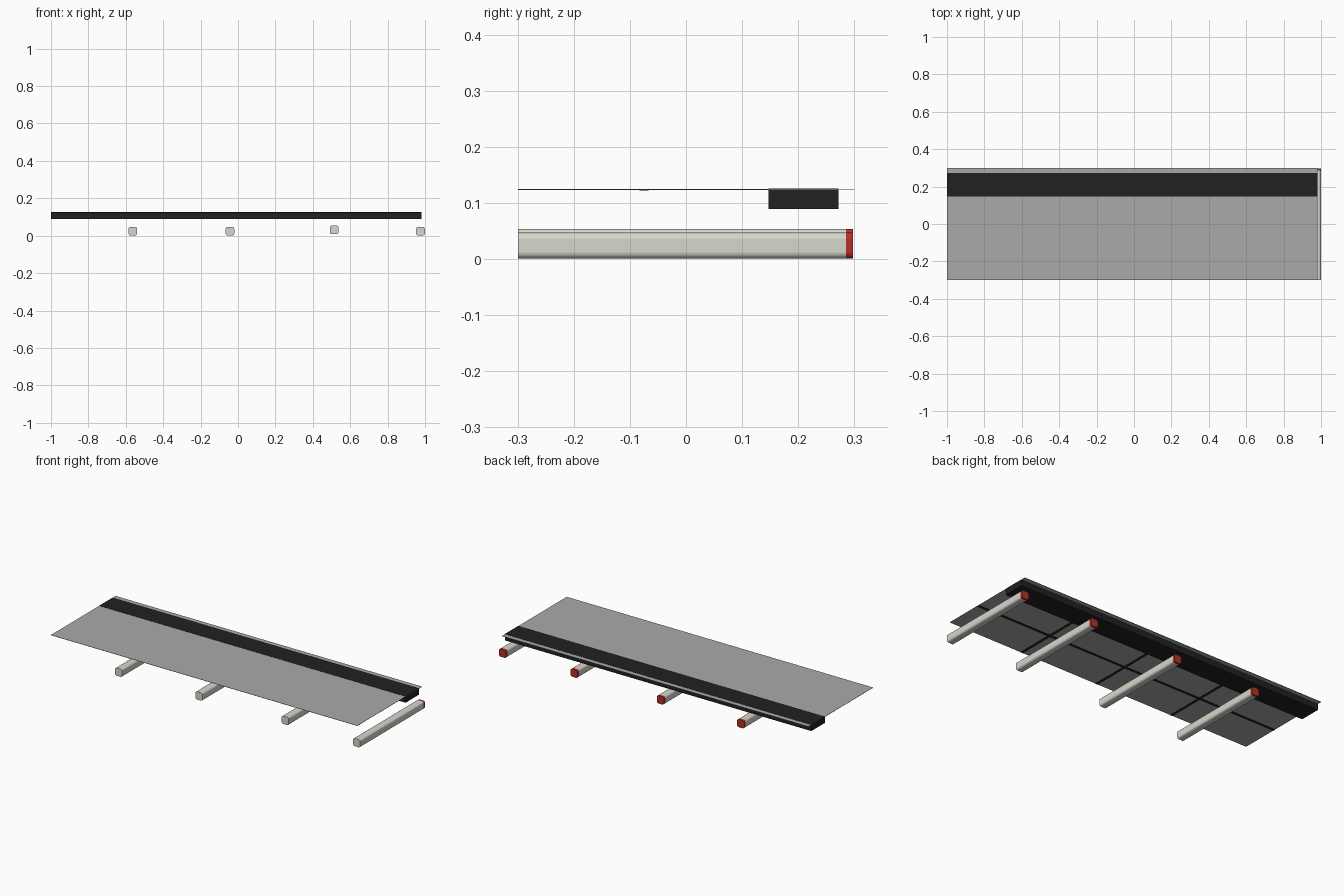
import bpy

if "Cube" in bpy.data.objects:
    bpy.data.objects.remove(bpy.data.objects["Cube"])


def material(name, rgb):
    m = bpy.data.materials.new(name)
    m.diffuse_color = (*rgb, 1)
    m.use_nodes = True
    m.node_tree.nodes["Principled BSDF"].inputs["Base Color"].default_value = m.diffuse_color
    return m


BLACK = material("black", (0.015, 0.015, 0.015))
GREY = material("panel_grey", (0.40, 0.40, 0.40))
IVORY = material("ivory", (0.68, 0.68, 0.62))
RED = material("red", (0.45, 0.03, 0.02))


def box(name, x, y, z, mat):
    """Box from (min, max) ranges on each axis."""
    bpy.ops.mesh.primitive_cube_add(size=1, location=[sum(r) / 2 for r in (x, y, z)])
    o = bpy.context.object
    o.name = name
    o.scale = [r[1] - r[0] for r in (x, y, z)]
    bpy.ops.object.transform_apply(location=False, rotation=False, scale=True)
    o.data.materials.append(mat)
    return o


def rounded_bar(name, x, y, z0, mat, w=0.046, radius=0.011):
    """Bar along y whose four long edges are rounded."""
    o = box(name, (x - w / 2, x + w / 2), y, (z0, z0 + w), mat)
    weights = o.data.attributes.new("bevel_weight_edge", 'FLOAT', 'EDGE')
    for e in o.data.edges:
        a, b = (o.data.vertices[i].co for i in e.vertices)
        if abs(a.y - b.y) > 1e-4:
            weights.data[e.index].value = 1
    bev = o.modifiers.new("rounding", 'BEVEL')
    bev.limit_method = 'WEIGHT'
    bev.width = radius
    bev.segments = 4
    bpy.ops.object.shade_smooth_by_angle()
    return o


# Thin top panel
box("panel", (-1, 0.98), (-0.299, 0.299), (0.1238, 0.1252), GREY)

# Black beam along the back, slightly proud of the panel
box("back_beam", (-1, 0.98), (0.147, 0.272), (0.089, 0.1262), BLACK)

# Thin dark seam strips under the panel
box("long_seam", (-1, 0.98), (-0.083, -0.067), (0.1225, 0.1239), BLACK)
for i, x in enumerate((-0.5, 0.0, 0.5)):
    box(f"cross_seam_{i}", (x - 0.008, x + 0.008), (-0.299, 0.147),
        (0.1228, 0.1239), BLACK)

# Loose support bars with red end caps
for i, (x, z) in enumerate(((-0.562, 0.001), (-0.043, 0.001), (0.514, 0.008), (0.976, 0.001))):
    rounded_bar(f"support_bar_{i}", x, (-0.299, 0.285), z, IVORY)
    rounded_bar(f"bar_end_cap_{i}", x, (0.285, 0.298), z, RED)
